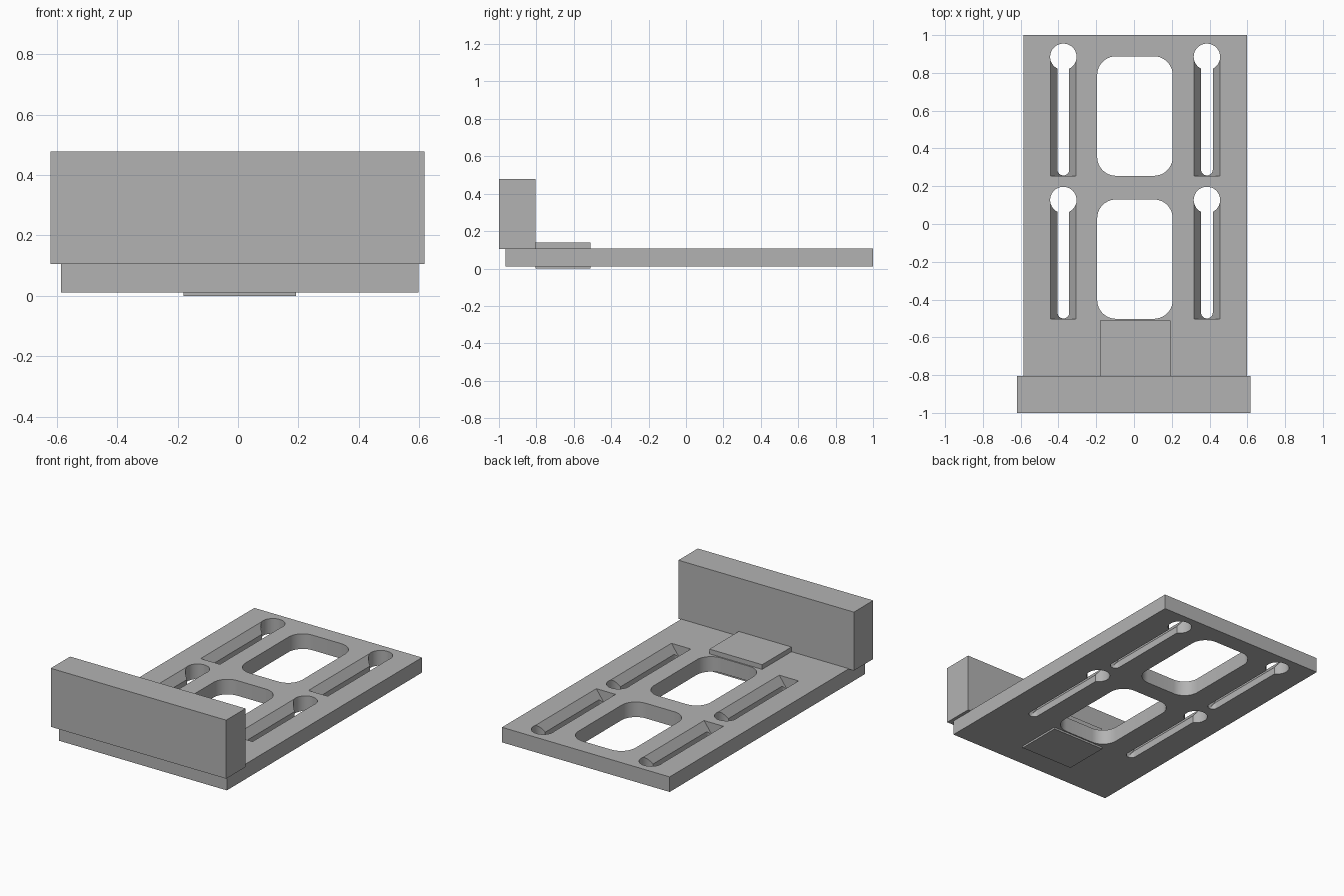
import bpy, bmesh, math

if "Cube" in bpy.data.objects:
    bpy.data.objects.remove(bpy.data.objects["Cube"])

grey = bpy.data.materials.new("plain grey")
grey.diffuse_color = (0.45, 0.45, 0.45, 1)
grey.use_nodes = True
grey.node_tree.nodes["Principled BSDF"].inputs["Base Color"].default_value = grey.diffuse_color


def make_object(name, bm):
    bmesh.ops.recalc_face_normals(bm, faces=bm.faces)
    me = bpy.data.meshes.new(name)
    bm.to_mesh(me)
    bm.free()
    ob = bpy.data.objects.new(name, me)
    bpy.context.collection.objects.link(ob)
    me.materials.append(grey)
    return ob


def prism(name, points, offset):
    """Extrude a closed loop of 3D points along an offset."""
    bm = bmesh.new()
    face = bm.faces.new([bm.verts.new(p) for p in points])
    res = bmesh.ops.extrude_face_region(bm, geom=[face], use_keep_orig=True)
    verts = [g for g in res["geom"] if isinstance(g, bmesh.types.BMVert)]
    bmesh.ops.translate(bm, verts=verts, vec=offset)
    return make_object(name, bm)


def box(name, x0, x1, y0, y1, z0, z1):
    loop = [(x0, y0, z0), (x1, y0, z0), (x1, y1, z0), (x0, y1, z0)]
    return prism(name, loop, (0, 0, z1 - z0))


def rounded(name, x0, x1, y0, y1, r, steps=10):
    """Rounded rectangle cutter passing right through the plate."""
    pts = []
    corners = [(x1 - r, y1 - r), (x0 + r, y1 - r), (x0 + r, y0 + r), (x1 - r, y0 + r)]
    for q, (cx, cy) in enumerate(corners):
        for i in range(steps + 1):
            a = math.pi / 2 * (q + i / steps)
            p = (cx + r * math.cos(a), cy + r * math.sin(a), -0.1)
            if not pts or math.dist(p, pts[-1]) > 1e-5:
                pts.append(p)
    if math.dist(pts[0], pts[-1]) < 1e-5:
        pts.pop()
    return prism(name, pts, (0, 0, 0.4))


# Base plate
BOTTOM, TOP = 0.012, 0.108
plate = box("base_plate", -0.585, 0.597, -0.965, 1.0, BOTTOM, TOP)

cutters = []
for row, (y0, y1) in enumerate([(0.255, 0.888), (-0.502, 0.13)]):
    # Large rounded window
    cutters.append(rounded(f"window_cutter_{row}", -0.195, 0.205, y0, y1, 0.1))
    for side, x in enumerate((-0.374, 0.386)):
        tag = f"{row}_{side}"
        # Keyhole: round hole, narrow slot and V-shaped countersink
        hy, r = y1 - 0.003, 0.07
        cutters.append(rounded("hole_cutter_" + tag, x - r, x + r, hy - r, hy + r, r))
        cutters.append(rounded("slot_cutter_" + tag, x - 0.031, x + 0.031,
                               y0 + 0.002, hy + 0.02, 0.031))
        depth, half, rise = 0.094, 0.068, 0.03
        wide = half * (depth + rise) / depth
        vee = [(x - wide, y0, TOP + rise), (x, y0, TOP - depth), (x + wide, y0, TOP + rise)]
        cutters.append(prism("groove_cutter_" + tag, vee, (0, hy - y0, 0)))

bpy.context.view_layer.objects.active = plate
for c in cutters:
    mod = plate.modifiers.new(c.name, "BOOLEAN")
    mod.operation = "DIFFERENCE"
    mod.solver = "EXACT"
    mod.object = c
    bpy.ops.object.modifier_apply(modifier=mod.name)
for c in cutters:
    bpy.data.objects.remove(c, do_unlink=True)

bpy.ops.object.select_all(action="DESELECT")
plate.select_set(True)
bpy.ops.object.shade_smooth_by_angle(angle=math.radians(25))

# Upright block along the front edge
box("front_block", -0.62, 0.617, -1.0, -0.805, 0.105, 0.478)

# Pad passing through the plate, just behind the block
box("centre_pad", -0.18, 0.192, -0.805, -0.51, 0.0, 0.138)
